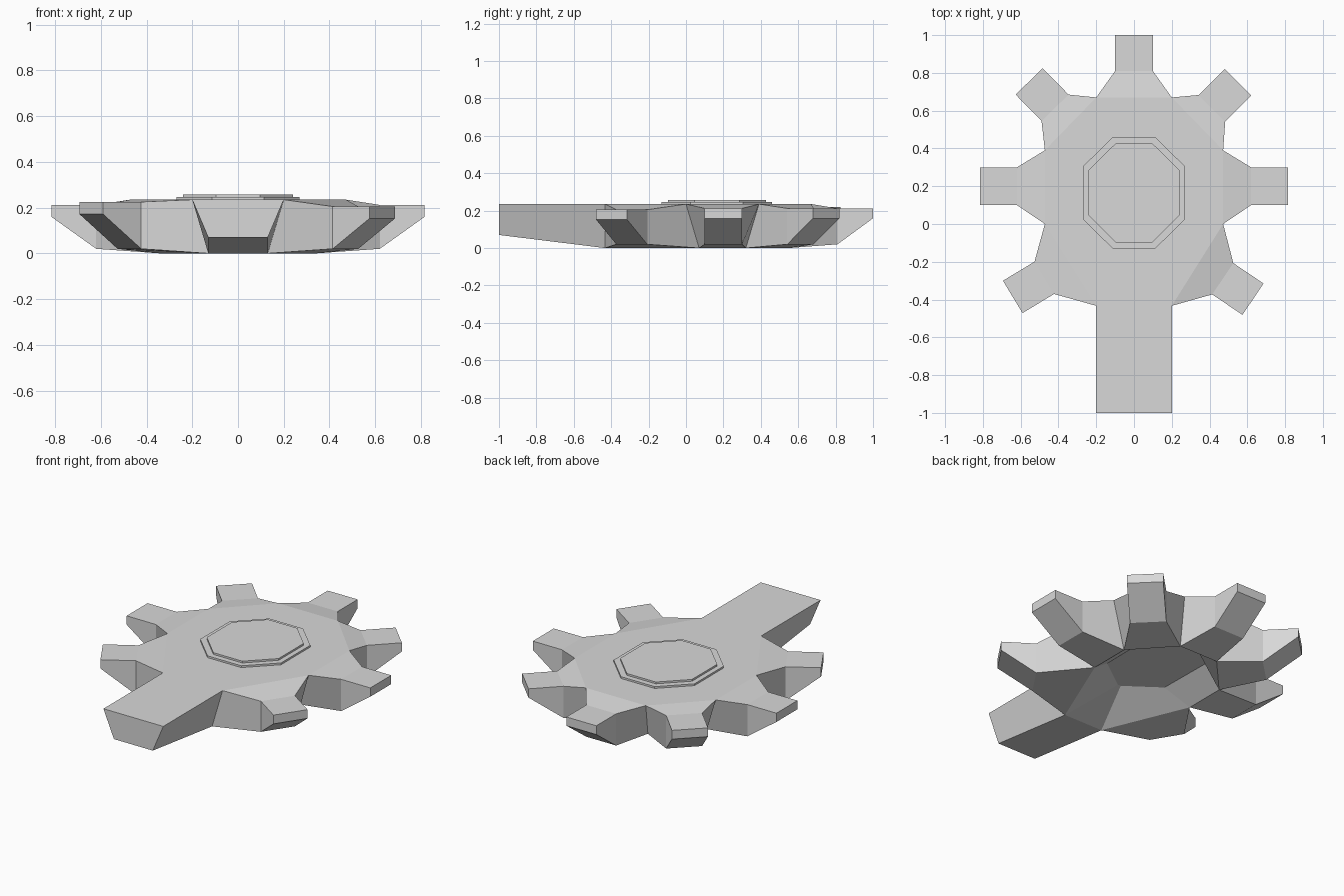
import bpy
import bmesh
from mathutils import Vector

old = bpy.data.objects.get("Cube")
if old:
    bpy.data.objects.remove(old)

grey = bpy.data.materials.new("light_grey")
grey.use_nodes = True
grey.diffuse_color = (0.69, 0.69, 0.69, 1)
grey.node_tree.nodes["Principled BSDF"].inputs["Base Color"].default_value = grey.diffuse_color

DECK = 0.235


def loft(name, sections, cap_start=False, cap_end=True, facing=0):
    """Skin a row of matching rings; facing turns open sheets up (1) or down (-1)."""
    bm = bmesh.new()
    rings = [[bm.verts.new(p) for p in ring] for ring in sections]
    for a, b in zip(rings, rings[1:]):
        for i in range(len(a)):
            j = (i + 1) % len(a)
            bm.faces.new((a[i], a[j], b[j], b[i]))
    if cap_start:
        bm.faces.new(rings[0][::-1])
    if cap_end:
        bm.faces.new(rings[-1])
    bmesh.ops.recalc_face_normals(bm, faces=bm.faces)
    bm.normal_update()
    wrong = [f for f in bm.faces if f.normal.z * facing < 0]
    bmesh.ops.reverse_faces(bm, faces=wrong)
    mesh = bpy.data.meshes.new(name)
    bm.to_mesh(mesh)
    bm.free()
    mesh.materials.append(grey)
    obj = bpy.data.objects.new(name, mesh)
    bpy.context.collection.objects.link(obj)


def mirrored_ring(side, z):
    """Eight corners, counterclockwise from the front."""
    pts = side + [(-x, y) for x, y in reversed(side)]
    return [Vector((x, y, z)) for x, y in pts]


def plate_ring(half, cut_x, cut_y, reach, z):
    """Octagon centred on the deck plates."""
    mid = 0.165
    return mirrored_ring([(cut_x, mid - reach), (half, mid - cut_y),
                          (half, mid + cut_y), (cut_x, mid + reach)], z)


# Hub: flat deck on top, shallow hollow with sloping sides below
deck = mirrored_ring([(0.2, -0.433), (0.472, 0), (0.472, 0.39), (0.2, 0.67)], DECK)
belly = mirrored_ring([(0.13, -0.433), (0.34, 0.07), (0.34, 0.32), (0.13, 0.55)], 0)
hollow = mirrored_ring([(0.01, -0.125), (0.205, 0.015), (0.21, 0.36), (0.06, 0.46)], 0.1)
loft("hub_deck", [deck], facing=1)
loft("hub_belly", [hollow, belly], cap_start=True, cap_end=False, facing=-1)

# Docking arms: each grows from one hub edge to a knee and then a blunt tip
arms = [
    ("front_left_arm", 0, (0.47, -0.29), (0.63, -0.398), 0.205),
    ("left_arm", 1, (0.62, 0.2), (0.815, 0.2), 0.212),
    ("back_left_arm", 2, (0.412, 0.612), (0.55, 0.75), 0.212),
    ("back_arm", 3, (0, 0.81), (0, 1), 0.212),
    ("back_right_arm", 4, (-0.418, 0.615), (-0.555, 0.755), 0.22),
    ("right_arm", 5, (-0.62, 0.2), (-0.815, 0.2), 0.212),
    ("front_right_arm", 6, (-0.475, -0.285), (-0.642, -0.386), 0.225),
]


def box_section(center, across, top, bottom):
    a, b = center - across, center + across
    return [(a.x, a.y, top), (b.x, b.y, top), (b.x, b.y, bottom), (a.x, a.y, bottom)]


for name, i, knee, tip, top in arms:
    j = i + 1
    knee, tip = Vector(knee), Vector(tip)
    along = (tip - knee).normalized()
    across = Vector((-along.y, along.x)) * 0.1
    loft(name, [
        [deck[i], deck[j], belly[j], belly[i]],
        box_section(knee, across, top, 0.02),
        box_section(tip, across, top, top - 0.053),
    ])

# Long front ramp with a tapered underside
ramp_root = [deck[7], deck[0], belly[0], belly[7]]
ramp_end = [(-0.2, -1, DECK), (0.2, -1, DECK), (0.13, -1, 0.07), (-0.13, -1, 0.07)]
loft("front_ramp", [ramp_root, ramp_end])

# Two stepped plates on the deck
for name, half, cut_x, cut_y, reach, low, high in [
    ("lower_deck_plate", 0.27, 0.113, 0.14, 0.295, DECK, 0.246),
    ("upper_deck_plate", 0.24, 0.097, 0.12, 0.262, 0.246, 0.257),
]:
    loft(name, [plate_ring(half, cut_x, cut_y, reach, z) for z in (low, high)])
